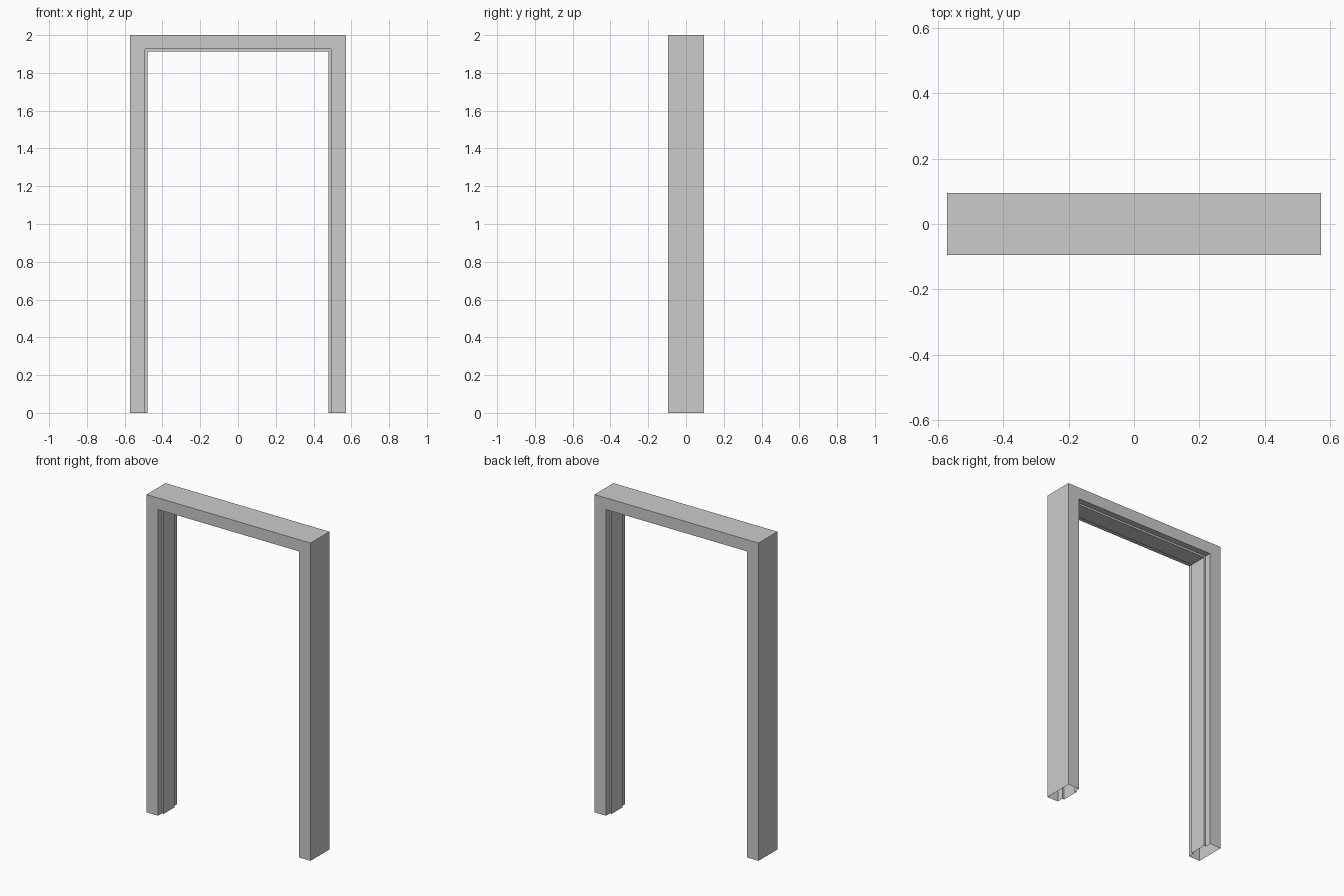
import bpy, bmesh

if "Cube" in bpy.data.objects:
    bpy.data.objects.remove(bpy.data.objects["Cube"])

HALF_W, HEIGHT, HALF_D = 0.571, 2.0, 0.094
FACE, STOP, STOP_D = 0.079, 0.092, 0.055   # inset of face edge, inset of stop, half depth of stop
HEAD_RATIO = 0.93                          # head is slightly slimmer than the jambs

# Closed hollow cross-section: (inset from outer edge, y)
half = [(0, HALF_D), (FACE, HALF_D), (FACE, STOP_D), (STOP, STOP_D)]
profile = half + [(d, -y) for d, y in reversed(half)]


def ring(bm, side, top):
    """One section of the frame, at the floor or at the mitred corner."""
    return [bm.verts.new((side * (HALF_W - d), y,
                          HEIGHT - d * HEAD_RATIO if top else 0))
            for d, y in profile]


# Sweep the section up one jamb, across the head and down the other jamb;
# the feet stay open like folded sheet metal
bm = bmesh.new()
rings = [ring(bm, s, t) for s, t in ((-1, False), (-1, True), (1, True), (1, False))]
n = len(profile)
for a, b in zip(rings, rings[1:]):
    for i in range(n):
        j = (i + 1) % n
        bm.faces.new((a[i], a[j], b[j], b[i]))
bmesh.ops.recalc_face_normals(bm, faces=bm.faces)

mesh = bpy.data.meshes.new("door_frame")
bm.to_mesh(mesh)
bm.free()
bpy.context.collection.objects.link(bpy.data.objects.new("door_frame", mesh))
